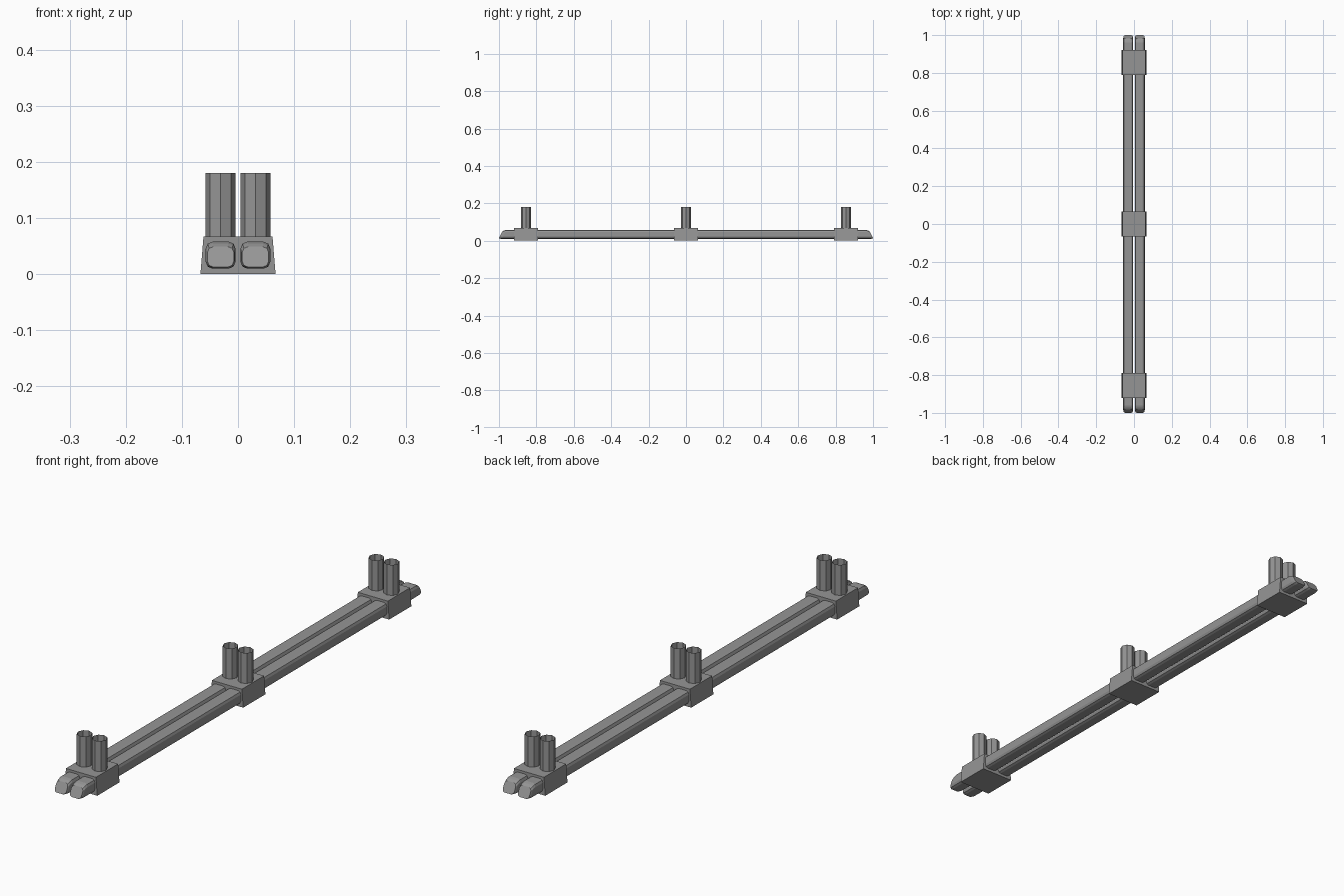
import bpy
import bmesh
import math

if "Cube" in bpy.data.objects:
    bpy.data.objects.remove(bpy.data.objects["Cube"], do_unlink=True)

# Single grey material
grey = bpy.data.materials.new("plain_grey")
grey.use_nodes = True
colour = (0.3, 0.3, 0.3, 1)
grey.diffuse_color = colour
grey.node_tree.nodes["Principled BSDF"].inputs["Base Color"].default_value = colour

SPACING = 0.031           # distance of rails and tubes from the centre line
STATIONS = {"front": -0.855, "middle": 0.0, "back": 0.855}


def finish(name, bm):
    bmesh.ops.recalc_face_normals(bm, faces=bm.faces)
    mesh = bpy.data.meshes.new(name)
    bm.to_mesh(mesh)
    bm.free()
    mesh.materials.append(grey)
    obj = bpy.data.objects.new(name, mesh)
    bpy.context.collection.objects.link(obj)
    return obj


def rounded_section(half_w, z0, z1, radius, steps=2):
    """Rounded rectangle as (x, z) points."""
    points = []
    corners = [(1, 1), (-1, 1), (-1, -1), (1, -1)]
    for i, (sx, sz) in enumerate(corners):
        cx = sx * (half_w - radius)
        cz = z1 - radius if sz > 0 else z0 + radius
        for s in range(steps + 1):
            a = math.pi / 2 * (i + s / steps)
            points.append((cx + radius * math.cos(a), cz + radius * math.sin(a)))
    return points


# Rounded rails with slanted, softened ends
def rail(name, x):
    bm = bmesh.new()
    full = rounded_section(0.0265, 0.010, 0.058, 0.012)
    rim = rounded_section(0.0255, 0.011, 0.055, 0.012)
    tip = rounded_section(0.0235, 0.013, 0.049, 0.010)
    # section, reach along y at its bottom, lean back with height
    half = [(tip, 1.0, 0.5), (rim, 0.994, 0.5), (full, 0.985, 0.5)]
    stages = [(-1, s) for s in half] + [(1, s) for s in reversed(half)]
    rings = []
    for side, (section, reach, lean) in stages:
        low = min(z for _, z in section)
        rings.append([bm.verts.new((x + px, side * (reach - lean * (z - low)), z))
                      for px, z in section])
    for a, b in zip(rings, rings[1:]):
        for i in range(len(a)):
            j = (i + 1) % len(a)
            bm.faces.new((a[i], a[j], b[j], b[i]))
    bm.faces.new(rings[0])
    bm.faces.new(rings[-1])
    finish(name, bm)


# Clamp block, narrowing towards the top
def block(name, y):
    bm = bmesh.new()
    bmesh.ops.create_cube(bm, size=1)
    for v in bm.verts:
        top = v.co.z > 0
        v.co.x *= 0.123 if top else 0.134
        v.co.y = y + v.co.y * 0.13
        v.co.z = 0.067 if top else 0.0
    finish(name, bm)


# Open eight-sided tube
def tube(name, x, y):
    bm = bmesh.new()
    bmesh.ops.create_cone(bm, cap_ends=False, segments=8,
                          radius1=0.0265, radius2=0.0265, depth=0.12)
    bmesh.ops.translate(bm, verts=bm.verts, vec=(x, y, 0.12))
    finish(name, bm)


for side, x in (("left", SPACING), ("right", -SPACING)):
    rail(f"{side}_rail", x)
    for place, y in STATIONS.items():
        tube(f"{place}_{side}_tube", x, y)

for place, y in STATIONS.items():
    block(f"{place}_block", y)
